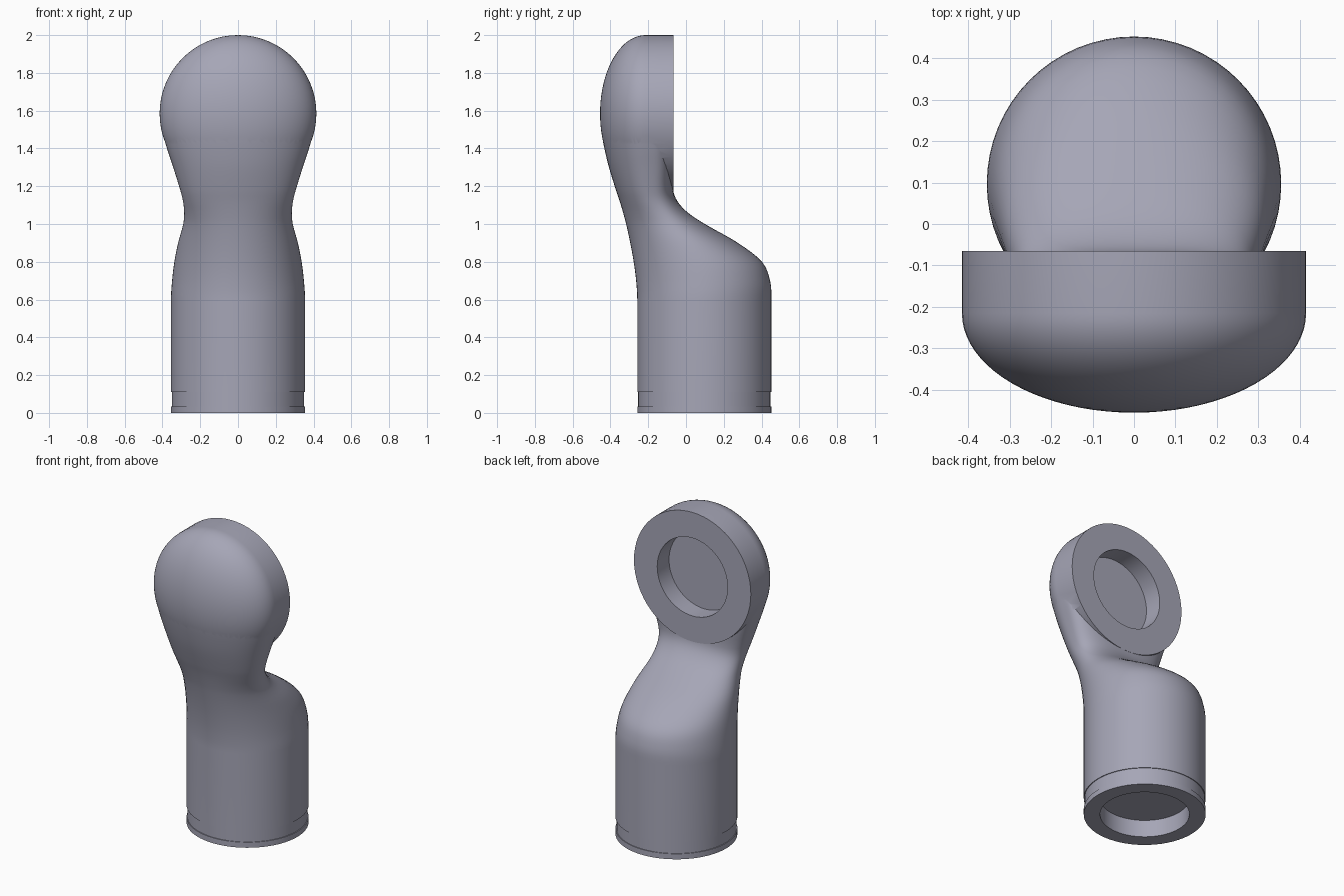
import bpy, bmesh
from math import sin, cos, pi

if "Cube" in bpy.data.objects:
    bpy.data.objects.remove(bpy.data.objects["Cube"])

SEG = 64
HEAD_Z = 1.585
HEAD_R = 0.415


def skin(name, rings):
    """Join rings of points into a closed, capped solid."""
    bm = bmesh.new()
    loops = [[bm.verts.new(p) for p in ring] for ring in rings]
    for a, b in zip(loops, loops[1:]):
        for i in range(SEG):
            j = (i + 1) % SEG
            bm.faces.new((a[i], a[j], b[j], b[i]))
    bm.faces.new(loops[0])
    bm.faces.new(loops[-1])
    bmesh.ops.recalc_face_normals(bm, faces=bm.faces)
    mesh = bpy.data.meshes.new(name)
    bm.to_mesh(mesh)
    bm.free()
    obj = bpy.data.objects.new(name, mesh)
    bpy.context.collection.objects.link(obj)
    return obj


def section(z, w, front, back, mid, power=2.0):
    """Horizontal slice: half ellipse in front, squarer half ellipse behind."""
    ring = []
    for i in range(SEG):
        t = 2 * pi * i / SEG
        c, s = cos(t), sin(t)
        if s > 0:
            k = (abs(c) ** power + s ** power) ** (-1 / power)
            ring.append((w * c * k, mid + (back - mid) * s * k, z))
        else:
            ring.append((w * c, mid + (mid - front) * s, z))
    return ring


def disc(r, y):
    """Circle facing along y around the head centre."""
    return [(r * cos(2 * pi * i / SEG), y, HEAD_Z + r * sin(2 * pi * i / SEG))
            for i in range(SEG)]


def smooth_stations(st, steps):
    """Cubic interpolation through uneven stations keyed by z."""
    def slope(i, k):
        a, b = st[max(i - 1, 0)], st[min(i + 1, len(st) - 1)]
        return 0 if i == 0 else (b[k] - a[k]) / (b[0] - a[0])
    out = []
    for i in range(len(st) - 1):
        h = st[i + 1][0] - st[i][0]
        for n in range(steps):
            t = n / steps
            row = [st[i][0] + h * t]
            for k in range(1, 6):
                row.append((2*t**3 - 3*t**2 + 1) * st[i][k] + (t**3 - 2*t**2 + t) * h * slope(i, k)
                           + (3*t**2 - 2*t**3) * st[i+1][k] + (t**3 - t**2) * h * slope(i + 1, k))
            out.append(row)
    return out + [list(st[-1])]


def boolean(obj, other, operation):
    mod = obj.modifiers.new(operation, 'BOOLEAN')
    mod.operation, mod.solver, mod.object = operation, 'EXACT', other
    bpy.context.view_layer.objects.active = obj
    bpy.ops.object.modifier_apply(modifier=mod.name)
    bpy.data.objects.remove(other)


# Socket with recess and shallow groove, then the swept neck
# columns: z, half width, front y, back y, y of widest point, back squareness
base = [(0.11, 0.26), (0, 0.26), (0, 0.355), (0.035, 0.355),
        (0.035, 0.35), (0.11, 0.35), (0.11, 0.355)]
rings = [section(z, r, 0.097 - r, 0.097 + r, 0.097) for z, r in base]
neck = [(0.60, 0.355, -0.258, 0.452, 0.097, 2.0),
        (0.70, 0.349, -0.264, 0.445, 0.090, 2.0),
        (0.80, 0.337, -0.277, 0.402, 0.060, 2.0),
        (0.90, 0.317, -0.295, 0.275, 0.000, 2.0),
        (1.00, 0.290, -0.317, 0.100, -0.09, 2.1),
        (1.06, 0.285, -0.333, 0.010, -0.14, 2.3),
        (1.12, 0.291, -0.351, -0.045, -0.18, 2.6),
        (1.18, 0.306, -0.371, -0.068, -0.20, 3.0),
        (1.30, 0.343, -0.408, -0.070, -0.212, 3.6),
        (1.40, 0.376, -0.432, -0.070, -0.215, 4.0),
        (1.48, 0.3985, -0.4465, -0.070, -0.215, 4.0),
        (1.55, 0.411, -0.4525, -0.070, -0.215, 4.0)]
rings += [section(*row) for row in smooth_stations(neck, 4)]
body = skin("joint_cover", rings)

# Round head with a flat back and an elliptical dome in front
profile = [(HEAD_R, -0.065)]
for i in range(20):
    t = pi / 2 * i / 20
    profile.append((HEAD_R * cos(t), -0.215 - 0.24 * sin(t)))
profile.append((0.004, -0.455))
head = skin("head", [disc(r, y) for r, y in profile])
boolean(body, head, 'UNION')

# Round recess in the back of the head
cutter = skin("recess_cutter", [disc(0.25, 0.0), disc(0.25, -0.185)])
cutter.hide_render = True
boolean(body, cutter, 'DIFFERENCE')

# Blue-grey plastic
mat = bpy.data.materials.new("blue_grey")
mat.diffuse_color = (0.38, 0.38, 0.47, 1)
mat.use_nodes = True
mat.node_tree.nodes["Principled BSDF"].inputs["Base Color"].default_value = mat.diffuse_color
body.data.materials.clear()
body.data.materials.append(mat)

bpy.ops.object.select_all(action='DESELECT')
body.select_set(True)
bpy.context.view_layer.objects.active = body
bpy.ops.object.shade_smooth_by_angle(angle=0.6)
